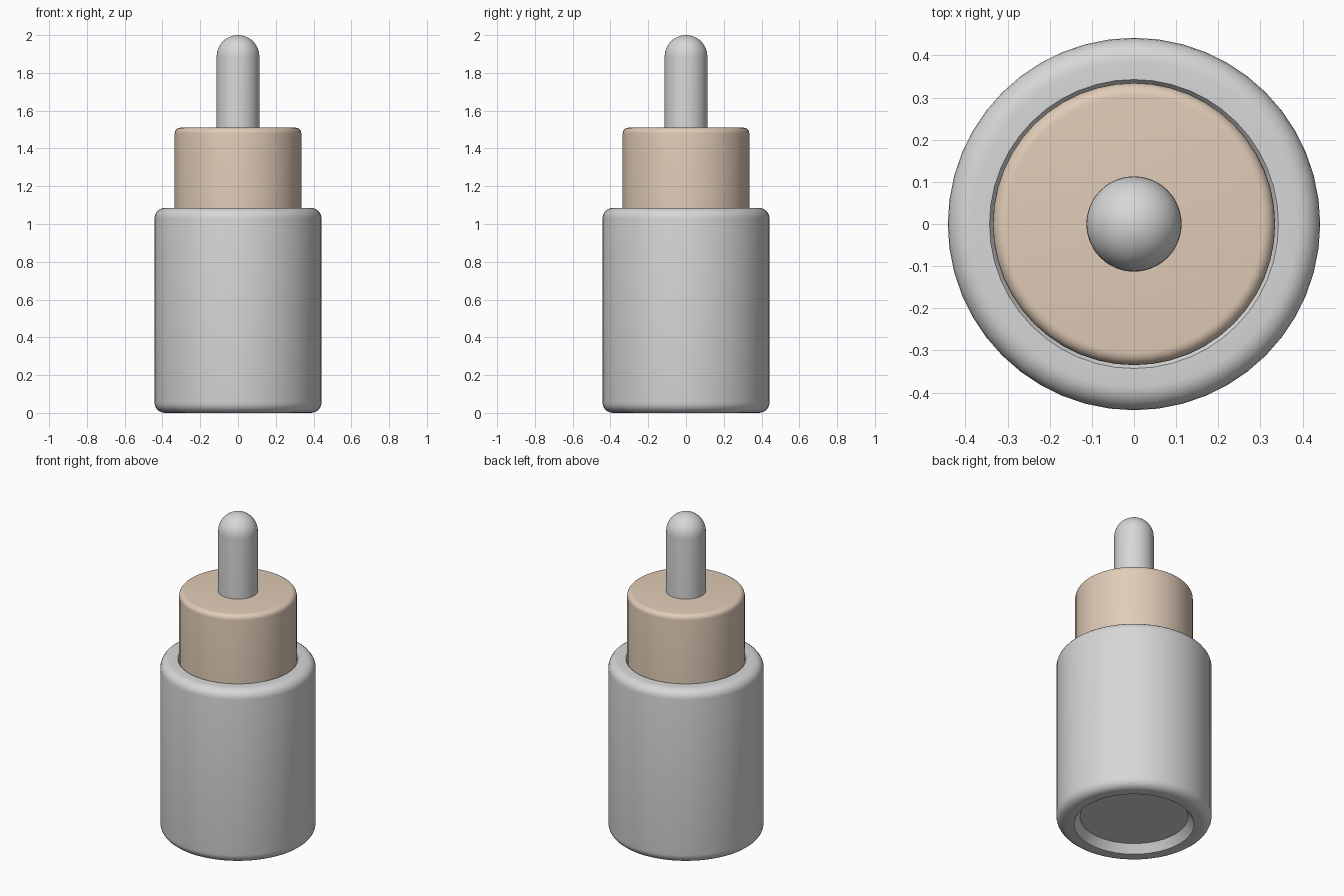
import bpy, bmesh, math

if "Cube" in bpy.data.objects:
    bpy.data.objects.remove(bpy.data.objects["Cube"])

SIDES = 48


def material(name, rgb):
    m = bpy.data.materials.new(name)
    m.diffuse_color = (*rgb, 1.0)
    m.use_nodes = True
    m.node_tree.nodes["Principled BSDF"].inputs["Base Color"].default_value = m.diffuse_color
    return m


def arc(cx, cz, r, a0, a1, n):
    """Points (radius, z) along an arc, angles in degrees."""
    pts = []
    for i in range(n + 1):
        a = math.radians(a0 + (a1 - a0) * i / n)
        pts.append((max(0.0, cx + r * math.cos(a)), cz + r * math.sin(a)))
    return pts


def lathe(name, profile, mat):
    """Revolve a bottom-to-top profile about the z axis."""
    bm = bmesh.new()
    verts = [bm.verts.new((r, 0, z)) for r, z in profile]
    edges = [bm.edges.new(p) for p in zip(verts, verts[1:])]
    bmesh.ops.spin(bm, geom=verts + edges, cent=(0, 0, 0), axis=(0, 0, 1),
                   angle=2 * math.pi, steps=SIDES)
    bmesh.ops.remove_doubles(bm, verts=bm.verts[:], dist=1e-5)
    bmesh.ops.recalc_face_normals(bm, faces=bm.faces[:])
    mesh = bpy.data.meshes.new(name)
    bm.to_mesh(mesh)
    bm.free()
    for p in mesh.polygons:
        p.use_smooth = True
    mesh.set_sharp_from_angle(angle=math.radians(35))
    mesh.materials.append(mat)
    obj = bpy.data.objects.new(name, mesh)
    bpy.context.collection.objects.link(obj)
    return obj


metal = material("light_grey_metal", (0.68, 0.68, 0.68))
tan = material("tan_insulator", (0.75, 0.60, 0.475))

# Outer sleeve: rounded ends, with a shallow tapered recess in each end
R, TOP, B, DEPTH = 0.442, 1.085, 0.055, 0.05
lathe("outer_sleeve",
      [(0, DEPTH), (0.308, DEPTH), (0.342, 0)]
      + arc(R - B, B, B, -90, 0, 6)
      + arc(R - B, TOP - B, B, 0, 90, 6)
      + [(0.343, TOP), (0.308, TOP - DEPTH), (0, TOP - DEPTH)], metal)

# Tan insulating collar with a softened top edge
C, CT, CB = 0.335, 1.51, 0.03
lathe("insulating_collar",
      [(0, TOP - DEPTH - 0.02), (C, TOP - DEPTH - 0.02)]
      + arc(C - CB, CT - CB, CB, 0, 90, 6) + [(0, CT)], tan)

# Round-ended centre pin
P = 0.113
lathe("centre_pin",
      [(0, CT - 0.06), (P, CT - 0.06)] + arc(0, 2.0 - P, P, 0, 90, 12), metal)
